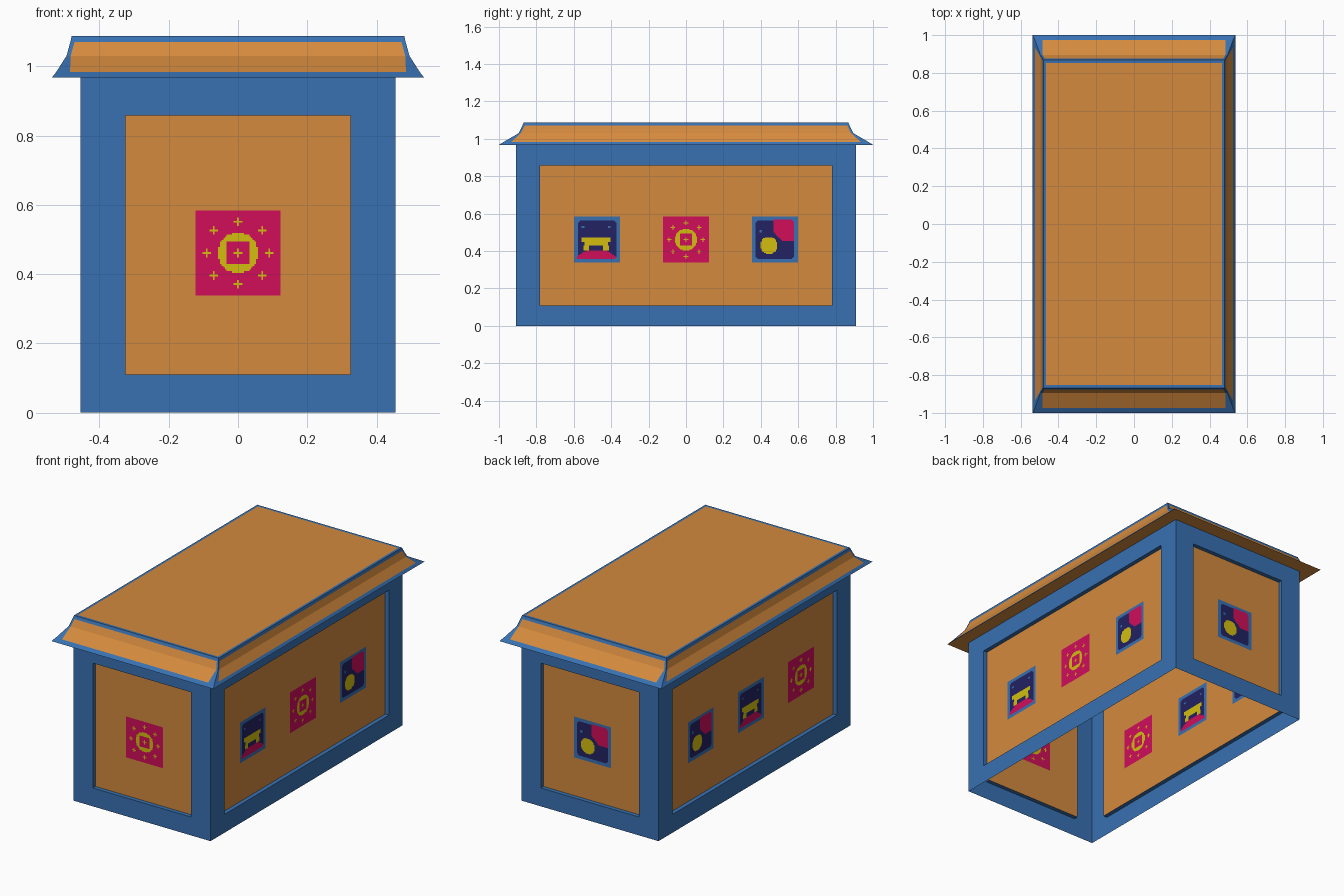
import bpy, bmesh, math
from mathutils import Matrix

if "Cube" in bpy.data.objects:
    bpy.data.objects.remove(bpy.data.objects["Cube"])


def material(name, rgb):
    m = bpy.data.materials.new(name)
    lin = [((c / 255 + 0.055) / 1.055) ** 2.4 if c > 10 else c / 255 / 12.92 for c in rgb]
    m.diffuse_color = (*lin, 1)
    m.use_nodes = True
    m.node_tree.nodes["Principled BSDF"].inputs["Base Color"].default_value = m.diffuse_color
    return m


BLUE, ORANGE, PINK, YELLOW, NAVY = range(5)
MATS = [material("blue", (56, 113, 178)), material("orange", (212, 138, 62)),
        material("pink", (208, 14, 90)), material("yellow", (212, 190, 15)),
        material("navy", (34, 34, 98))]


def finish(bm, name):
    me = bpy.data.meshes.new(name)
    bm.to_mesh(me)
    bm.free()
    for m in MATS:
        me.materials.append(m)
    ob = bpy.data.objects.new(name, me)
    bpy.context.collection.objects.link(ob)
    return ob


# --- painted tiles: each gives a colour for u, v in 0..1 ---
def rosette(u, v):
    x, y = round(u * N - 0.5) - N // 2, round(v * N - 0.5) - N // 2
    for cx, cy in [(0, 0), (18, 0), (-18, 0), (0, 18), (0, -18),
                   (14, 13), (-14, 13), (14, -13), (-14, -13)]:
        dx, dy = abs(x - cx), abs(y - cy)
        if min(dx, dy) == 0 and max(dx, dy) <= 2:
            return YELLOW
    if math.hypot(x, y) < 11.7 and max(abs(x), abs(y)) > 6:
        return YELLOW
    return PINK


def framed(u, v):
    a, b = min(u, 1 - u), min(v, 1 - v)
    return BLUE if min(a, b) < 0.085 or a + b < 0.22 else NAVY


def beast(u, v):
    d = abs(u - 0.48)
    if 0.45 < v < 0.55 and d < 0.31 or 0.37 < v <= 0.45 and d < 0.25 \
            or 0.27 < v <= 0.37 and 0.15 < d < 0.27:
        return YELLOW
    if 0.08 < v < 0.27 - 0.6 * max(0, d - 0.2) and d < 0.42:
        return PINK
    if abs(v - 0.78) < 0.025 and abs(d - 0.29) < 0.03:
        return BLUE
    return framed(u, v)


def figure(u, v):
    if math.hypot(u - 0.37, v - 0.37) < 0.19:
        return YELLOW
    if 0.47 < u < 0.92 and 0.46 < v < 0.93 and u + v > 1.13 and u + v < 1.8:
        return PINK
    if abs(v - 0.68) < 0.025 and abs(u - 0.2) < 0.03:
        return BLUE
    return framed(u, v)


N = 49                      # tile resolution
TILE, TILE_Z = 0.245, 0.461  # tile size and centre height
DEPTH = 0.025               # panel recess
Z0, Z1, TOP = 0.11, 0.858, 0.968


# --- wall: frame, recessed reveal and panel with tiles, one thin sheet ---
def wall(name, half, panel, dist, angle, tiles):
    bm = bmesh.new()

    def quad(pts, mat):
        f = bm.faces.new(pts)
        f.material_index = mat

    def rect(hu, za, zb, d):
        return [bm.verts.new((u, -d, z)) for u, z in
                [(-hu, za), (hu, za), (hu, zb), (-hu, zb)]]

    loops = [rect(half, 0, TOP, dist), rect(panel, Z0, Z1, dist),
             rect(panel, Z0, Z1, dist - DEPTH)]
    for a, b in zip(loops, loops[1:]):
        for i in range(4):
            j = (i + 1) % 4
            quad([a[i], a[j], b[j], b[i]], BLUE)

    # panel grid, cut finely where the tiles are
    steps = [-TILE / 2 + TILE * i / N for i in range(N + 1)]
    us = [-panel] + [c + s for c, _ in tiles for s in steps] + [panel]
    vs = [Z0] + [TILE_Z + s for s in steps] + [Z1]
    grid = [[bm.verts.new((u, -dist + DEPTH, v)) for v in vs] for u in us]
    for i in range(len(us) - 1):
        for j in range(len(vs) - 1):
            cu, cv = (us[i] + us[i + 1]) / 2, (vs[j] + vs[j + 1]) / 2
            mat = ORANGE
            for c, paint in tiles:
                tu, tv = (cu - c) / TILE + 0.5, (cv - TILE_Z) / TILE + 0.5
                if 0 < tu < 1 and 0 < tv < 1:
                    mat = paint(tu, tv)
            quad([grid[i][j], grid[i + 1][j], grid[i + 1][j + 1], grid[i][j + 1]], mat)
    bm.transform(Matrix.Rotation(math.radians(angle), 4, 'Z'))
    finish(bm, name)


S = 0.475
wall("front_wall", 0.455, 0.325, 0.91, 0, [(0, rosette)])
wall("back_wall", 0.455, 0.325, 0.91, 180, [(0, figure)])
wall("right_wall", 0.91, 0.78, 0.455, 90, [(-S, beast), (0, rosette), (S, figure)])
wall("left_wall", 0.91, 0.78, 0.455, 270, [(-S, figure), (0, beast), (S, rosette)])

# --- lid: flared moulding made of stacked rings (half x, half y, z, corner width) ---
RINGS = [(0.537, 1.0, 0.968, 0.05), (0.525, 0.975, 0.983, 0.04),
         (0.495, 0.895, 1.03, 0.012), (0.484, 0.875, 1.07, 0.012),
         (0.48, 0.868, 1.087, 0.012), (0.465, 0.852, 1.087, 0.012)]
bm = bmesh.new()
rings = []
for hx, hy, z, c in RINGS:
    pts = [(-hx, -hy), (-hx + c, -hy), (hx - c, -hy),
           (hx, -hy), (hx, -hy + c), (hx, hy - c)]
    pts += [(-x, -y) for x, y in pts]
    rings.append([bm.verts.new((x, y, z)) for x, y in pts])
for k, (a, b) in enumerate(zip(rings, rings[1:])):
    for i in range(12):
        j = (i + 1) % 12
        f = bm.faces.new([a[i], a[j], b[j], b[i]])
        f.material_index = ORANGE if k in (1, 2) and i % 3 == 1 else BLUE
bm.faces.new(rings[-1]).material_index = ORANGE
bm.faces.new(rings[0][::-1]).material_index = ORANGE
finish(bm, "lid")
